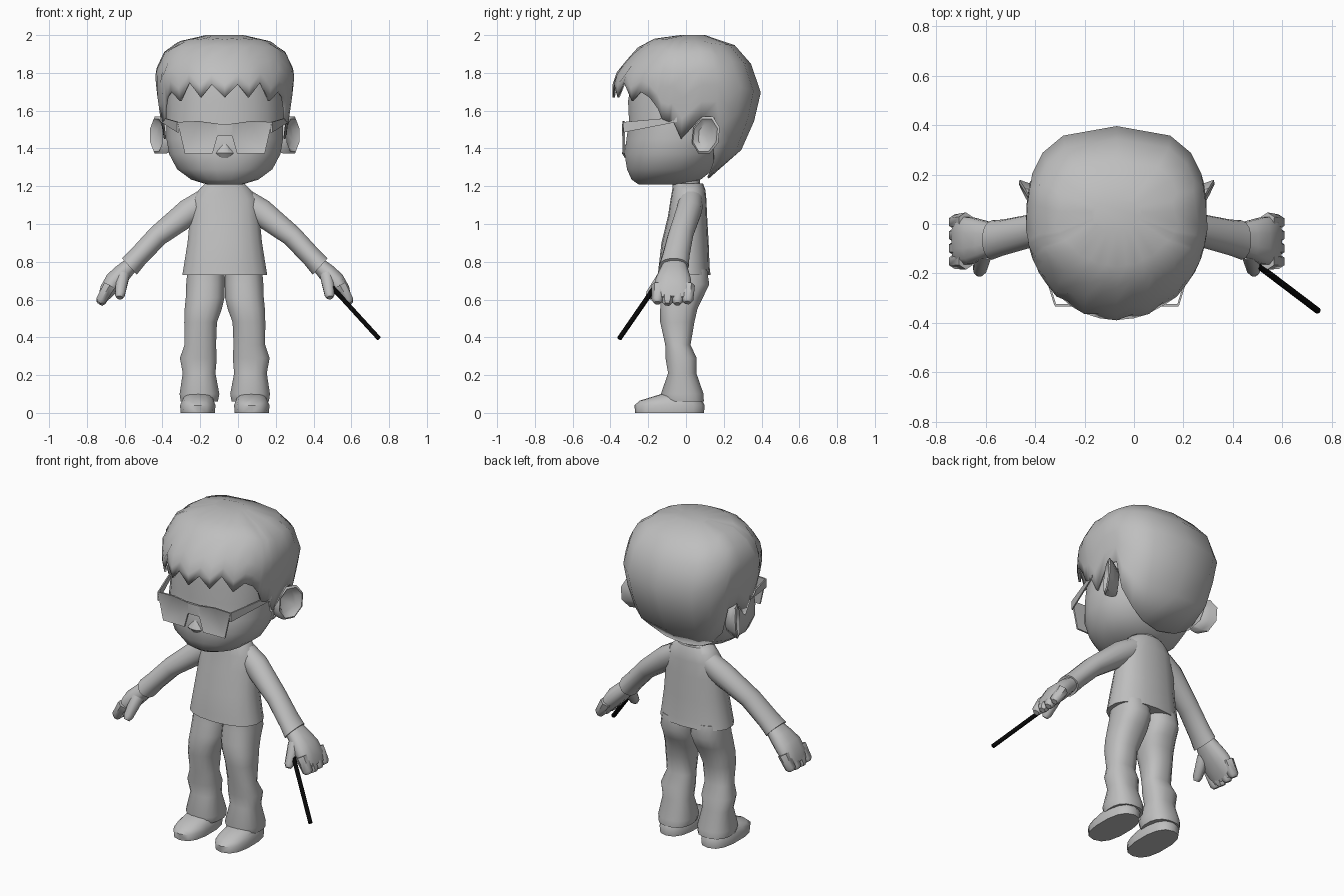
import bpy, bmesh, math
from mathutils import Vector

cube = bpy.data.objects.get("Cube")
if cube:
    bpy.data.objects.remove(cube, do_unlink=True)

CX = -0.07  # body axis; the stick makes the pose lopsided


def material(name, rgb):
    m = bpy.data.materials.new(name)
    m.use_nodes = True
    m.diffuse_color = (*rgb, 1)
    m.node_tree.nodes["Principled BSDF"].inputs["Base Color"].default_value = (*rgb, 1)
    return m


GREY = material("grey", (0.52, 0.52, 0.52))
BLACK = material("black", (0.002, 0.002, 0.002))


def finish(name, bm, mat=GREY, angle=50, shift=CX):
    bmesh.ops.recalc_face_normals(bm, faces=bm.faces)
    mesh = bpy.data.meshes.new(name)
    bm.to_mesh(mesh)
    bm.free()
    ob = bpy.data.objects.new(name, mesh)
    bpy.context.collection.objects.link(ob)
    ob.location.x = shift
    mesh.materials.append(mat)
    bpy.ops.object.select_all(action='DESELECT')
    ob.select_set(True)
    bpy.context.view_layer.objects.active = ob
    bpy.ops.object.shade_smooth_by_angle(angle=math.radians(angle))
    return ob


def bent(v, power):
    return math.copysign(abs(v) ** (2 / power), v)


def loft(bm, rings, u=(1, 0, 0), v=(0, 1, 0), n=14, power=2.0, s=1):
    """Skin rings of (x, y, z, ru, rv); s = -1 mirrors across the body axis."""
    u, v = Vector(u), Vector(v)
    loops = []
    for x, y, z, ru, rv in rings:
        loop = []
        for k in range(n):
            a = math.tau * (k + 0.5) / n
            p = Vector((x, y, z)) + u * ru * bent(math.cos(a), power) + v * rv * bent(math.sin(a), power)
            loop.append(bm.verts.new((p.x * s, p.y, p.z)))
        loops.append(loop)
    for a, b in zip(loops, loops[1:]):
        for k in range(n):
            j = (k + 1) % n
            bm.faces.new((a[k], a[j], b[j], b[k]))
    bm.faces.new(loops[0])
    bm.faces.new(loops[-1])


def lofted(name, rings, **kw):
    bm = bmesh.new()
    loft(bm, rings, **kw)
    return finish(name, bm)


def rod(bm, p, q, r0, r1, tip=0.6, n=8, s=1):
    """Tapered rod between two points; tip scales the end ring."""
    p, q = Vector(p), Vector(q)
    d = (q - p).normalized()
    u = d.cross(Vector((0, 1, 0))).normalized()
    v = d.cross(u)
    loft(bm, [(*p, r0, r0), (*p.lerp(q, 0.85), r1, r1), (*q, r1 * tip, r1 * tip)], u, v, n, s=s)


def plate(name, pts, thick, inset, depth, s):
    """Thick polygon plate with a sunken panel on its outer face."""
    bm = bmesh.new()
    face = bm.faces.new([bm.verts.new((x * s, y, z)) for x, y, z in pts])
    out = bmesh.ops.extrude_face_region(bm, geom=[face])
    new = [g for g in out["geom"] if isinstance(g, bmesh.types.BMVert)]
    bmesh.ops.translate(bm, verts=new, vec=(thick[0] * s, thick[1], thick[2]))
    cap = [g for g in out["geom"] if isinstance(g, bmesh.types.BMFace)]
    bmesh.ops.recalc_face_normals(bm, faces=bm.faces)
    bmesh.ops.inset_region(bm, faces=cap, thickness=inset, depth=-depth)
    return finish(name, bm, angle=30)


# Head: rows of height, half width, front y, back y
FACE = [(1.208, .09, -.25, -.02), (1.235, .18, -.29, .08), (1.29, .255, -.315, .15),
        (1.37, .298, -.328, .2), (1.45, .312, -.318, .22), (1.55, .312, -.305, .25),
        (1.65, .31, -.31, .28), (1.78, .29, -.29, .27)]
lofted("head", [(0, (f + b) / 2, z, w, (b - f) / 2) for z, w, f, b in FACE], n=20, power=2.2)

lofted("nose", [(0, -.31, 1.35, .03, .015), (0, -.318, 1.375, .05, .024),
                (0, -.31, 1.41, .025, .018), (0, -.305, 1.43, .01, .01)], n=8)

# Hair: shell with a jagged lower edge given by azimuth from the front
HAIR = [(1.24, .17, -.2, .12), (1.3, .25, -.28, .21), (1.4, .31, -.33, .3),
        (1.5, .335, -.35, .345), (1.6, .345, -.38, .38), (1.72, .365, -.395, .4),
        (1.81, .37, -.365, .37), (1.935, .31, -.255, .285), (1.985, .2, -.16, .17),
        (2.0, .1, -.03, .1)]
EDGE = [(0, 1.67), (11, 1.74), (21, 1.67), (31, 1.75), (42, 1.65), (52, 1.7),
        (60, 1.67), (67, 1.61), (70, 1.555), (76, 1.54), (79, 1.55), (87, 1.45),
        (97, 1.56), (108, 1.56), (115, 1.4), (130, 1.31), (150, 1.26), (180, 1.24)]


def hair_point(deg, z):
    for a, b in zip(HAIR, HAIR[1:]):
        if z <= b[0] + 1e-6:
            break
    t = (z - a[0]) / (b[0] - a[0])
    w, f, r = (a[i] + (b[i] - a[i]) * t for i in (1, 2, 3))
    a = math.radians(deg)
    power = 2.0 if abs(deg) < 90 else 2.7  # narrow brow, square back
    return w * bent(math.sin(a), power), (f + r) / 2 - (r - f) / 2 * bent(math.cos(a), power), z


bm = bmesh.new()
columns = EDGE + [(-d, z) for d, z in EDGE[-2:0:-1]]
steps = (0, .2, .4, .6, .8, .93, 1)
grid = [[bm.verts.new(hair_point(d, z + (2.0 - z) * t)) for t in steps] for d, z in columns]
for a, b in zip(grid, grid[1:] + grid[:1]):
    for k in range(len(steps) - 1):
        bm.faces.new((a[k], b[k], b[k + 1], a[k + 1]))
bm.faces.new([c[-1] for c in grid])
hair = finish("hair", bm, angle=60)
shell = hair.modifiers.new("thickness", 'SOLIDIFY')
shell.thickness, shell.offset = 0.012, -1

# Torso
lofted("neck", [(0, .01, 1.15, .085, .07), (0, 0, 1.28, .08, .07)])
lofted("shirt", [(0, -.01, .73, .228, .14), (0, -.01, .77, .221, .135), (0, -.005, .9, .2, .125),
                 (0, .008, 1.04, .186, .104), (0, .013, 1.13, .175, .095),
                 (0, .015, 1.18, .14, .088), (0, .01, 1.215, .105, .08)], n=18, power=2.3)

ARM_U = (.67, 0, .74)
for side, s in (("left", 1), ("right", -1)):
    # Legs meeting at the body axis, and shoes
    lofted(side + "_trouser_leg", [
        (.099, 0, .76, .1, .113), (.102, .002, .68, .104, .123), (.104, -.022, .61, .104, .113),
        (.114, -.038, .55, .1, .1), (.128, -.046, .48, .088, .092), (.13, -.043, .36, .085, .068),
        (.14, -.026, .29, .099, .084), (.136, -.02, .21, .088, .076),
        (.134, -.02, .1, .107, .115), (.135, -.012, .06, .1, .108)], n=16, power=2.4, s=s)
    lofted(side + "_shoe", [
        (.143, -.087, 0, .092, .182), (.143, -.087, .04, .096, .186),
        (.142, -.08, .065, .085, .165), (.14, -.03, .1, .07, .1)], power=2.5, s=s)

    # Sleeves and hands
    lofted(side + "_sleeve", [
        (.1, .025, 1.122, .07, .066), (.185, .015, 1.067, .074, .07), (.355, -.03, .937, .058, .068),
        (.46, -.055, .825, .056, .073), (.505, -.065, .775, .06, .08)], u=ARM_U, s=s)
    bm = bmesh.new()
    loft(bm, [(.49, -.06, .79, .04, .06), (.54, -.064, .742, .05, .08),
              (.588, -.068, .695, .053, .097), (.63, -.068, .64, .042, .1),
              (.652, -.068, .6, .026, .09)], ARM_U, n=12, power=2.4, s=s)
    for k in range(4):
        y = -.148 + .053 * k
        rod(bm, (.61, y, .675), (.663, y - .004, .572 + .007 * abs(k - 1.4)), .036, .031, n=6, s=s)
    rod(bm, (.54, -.115, .725), (.557, -.2, .61), .038, .028, s=s)
    finish(side + "_hand", bm)

    # Ears: flared cups leaning outwards to the back
    lofted(side + "_ear", [
        (.27, .09, 1.46, .055, .075), (.32, .1, 1.465, .075, .098), (.355, .105, 1.47, .086, .106),
        (.362, .102, 1.47, .075, .094), (.337, .108, 1.468, .05, .07)],
        u=(.48, .88, 0), v=(0, .1, 1), n=8, s=s)

    # Spectacles: rimmed lens and temple arm
    lens = [(.03, 1.53), (.14, 1.545), (.25, 1.54), (.212, 1.374), (.065, 1.374), (.04, 1.46)]
    plate(side + "_lens", [(x, -.328 + .02 * x, z) for x, z in lens], (0, -.01, 0), .008, .003, s)
    plate(side + "_spectacle_arm", [(.243, -.332, 1.54), (.243, -.332, 1.485), (.33, -.05, 1.54), (.33, -.05, 1.565)],
          (.009, .002, 0), .003, 0, s)

lofted("spectacle_bridge", [(0, -.332, 1.465, .042, .007), (0, -.332, 1.53, .042, .007)], n=8, power=4)

# Stick held in the left hand
bm = bmesh.new()
rod(bm, (.485, -.155, .68), (.745, -.352, .395), .013, .013, tip=1)
finish("stick", bm, BLACK, shift=0)
